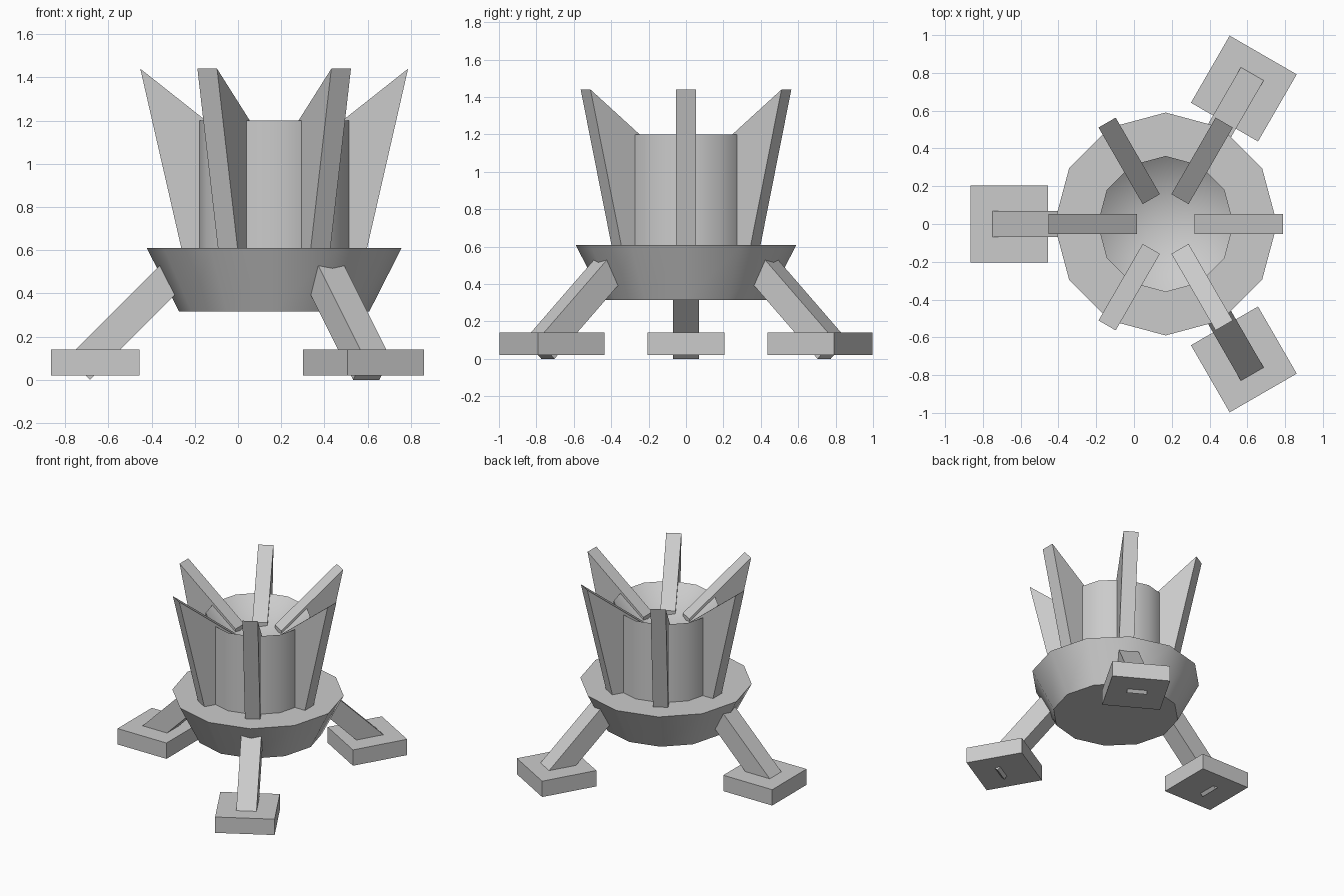
import bpy, bmesh
from math import radians, cos, sin, pi
from mathutils import Matrix, Vector

if "Cube" in bpy.data.objects:
    bpy.data.objects.remove(bpy.data.objects["Cube"])

CX = 0.1675  # x position of the central axis


def make_object(name, bm, angle=0.0):
    bmesh.ops.recalc_face_normals(bm, faces=bm.faces[:])
    mesh = bpy.data.meshes.new(name)
    bm.to_mesh(mesh)
    bm.free()
    ob = bpy.data.objects.new(name, mesh)
    bpy.context.collection.objects.link(ob)
    ob.location.x = CX
    ob.rotation_euler.z = radians(angle)
    return ob


def lathe(name, profile, sides=12):
    """Revolve (radius, z) rings; radius 0 makes a single pole point."""
    bm = bmesh.new()
    rings = []
    for r, z in profile:
        if r == 0:
            rings.append([bm.verts.new((0, 0, z))] * sides)
        else:
            rings.append([bm.verts.new((r * cos(2 * pi * i / sides),
                                        r * sin(2 * pi * i / sides), z))
                          for i in range(sides)])
    for a, b in zip(rings, rings[1:]):
        for i in range(sides):
            j = (i + 1) % sides
            bm.faces.new(list(dict.fromkeys((a[i], a[j], b[j], b[i]))))
    for ring in (rings[0], rings[-1]):
        if ring[0] is not ring[1]:
            bm.faces.new(ring)
    ob = make_object(name, bm)
    bpy.context.view_layer.objects.active = ob
    ob.select_set(True)
    bpy.ops.object.shade_smooth_by_angle(angle=radians(40))
    ob.select_set(False)
    return ob


def slab(name, outline, width, angle):
    """Extrude a radial (r, z) outline sideways and turn it about the axis."""
    bm = bmesh.new()
    face = bm.faces.new([bm.verts.new((r, -width / 2, z)) for r, z in outline])
    new = bmesh.ops.extrude_face_region(bm, geom=[face])["geom"]
    verts = [g for g in new if isinstance(g, bmesh.types.BMVert)]
    bmesh.ops.translate(bm, verts=verts, vec=(0, width, 0))
    return make_object(name, bm, angle)


# Flared base and cup with a conical hollow
lathe("base", [(0.44, 0.315), (0.59, 0.61)])
lathe("cup", [(0.36, 0.55), (0.36, 1.20), (0, 0.92)])

# Six fins around the cup
for i in range(6):
    slab(f"fin_{i + 1}",
         [(0.152, 0.5), (0.152, 1.07), (0.62, 1.44), (0.405, 0.5)],
         0.105, i * 60)

# Three slanted legs with square foot pads
low, high = Vector((0.904, 0.051)), Vector((0.435, 0.52))
side = Vector((1, 1)).normalized() * 0.0725
for i in range(3):
    angle = 60 + i * 120
    slab(f"leg_{i + 1}", [low - side, low + side, high + side, high - side],
         0.14, angle)
    slab(f"foot_{i + 1}",
         [(0.623, 0.02), (1.033, 0.02), (1.033, 0.14), (0.623, 0.14)],
         0.41, angle)
